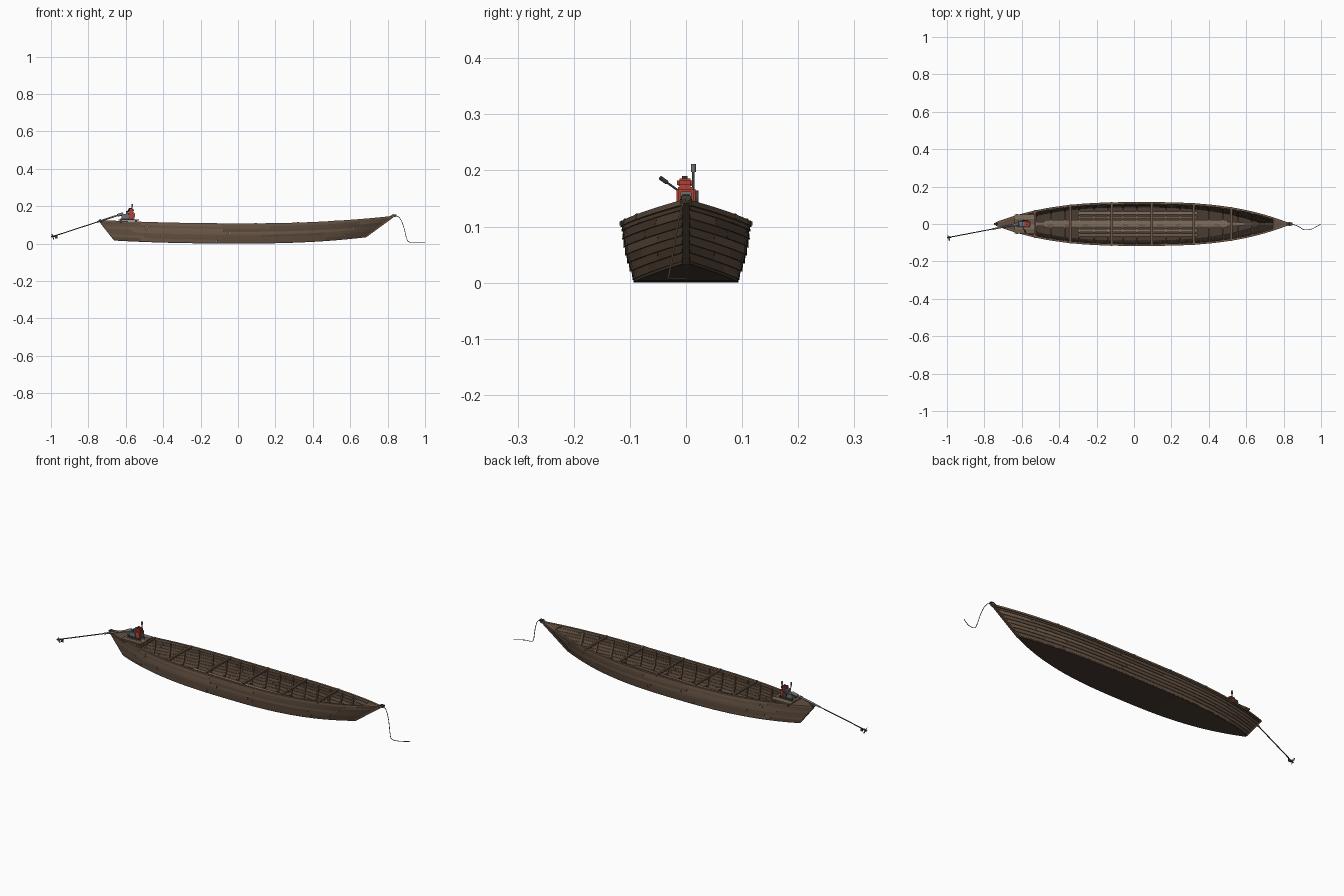
import bpy, bmesh, math, random
from mathutils import Vector

if "Cube" in bpy.data.objects:
    bpy.data.objects.remove(bpy.data.objects["Cube"])
random.seed(4)

def mat(name, c):
    m = bpy.data.materials.new(name)
    m.diffuse_color = (*c, 1)
    m.use_nodes = True
    m.node_tree.nodes["Principled BSDF"].inputs["Base Color"].default_value = m.diffuse_color
    return m
WOODS = [mat("wood_%d" % i, c) for i, c in enumerate(
    [(.10, .065, .042), (.125, .08, .052), (.15, .10, .066)])]
DARK = mat("dark_wood", (.065, .045, .032))
PALE = mat("worn_wood", (.21, .155, .11))
RED = mat("red_paint", (.45, .05, .035))
GREY = mat("grey_metal", (.16, .17, .18))
STEEL = mat("dark_steel", (.05, .05, .055))
ROPE = mat("rope", (.20, .16, .10))

def mesh_obj(name, bm, m, mirror=False):
    bmesh.ops.recalc_face_normals(bm, faces=bm.faces)
    me = bpy.data.meshes.new(name)
    bm.to_mesh(me); bm.free()
    o = bpy.data.objects.new(name, me)
    bpy.context.collection.objects.link(o)
    me.materials.append(m)
    if mirror:
        md = o.modifiers.new("mirror", 'MIRROR')
        md.use_axis = (False, True, False)
    return o

def loft(name, rings, m, mirror=False):
    bm = bmesh.new()
    rs = [[bm.verts.new(p) for p in r] for r in rings]
    n = len(rs[0])
    for a, b in zip(rs, rs[1:]):
        for i in range(n):
            bm.faces.new((a[i], a[(i+1) % n], b[(i+1) % n], b[i]))
    bm.faces.new(rs[0]); bm.faces.new(rs[-1])
    return mesh_obj(name, bm, m, mirror)

def box(name, c, s, m, bevel=0):
    bm = bmesh.new()
    bmesh.ops.create_cube(bm, size=1)
    for v in bm.verts:
        v.co = Vector(c) + Vector([v.co[i]*s[i] for i in range(3)])
    if bevel:
        bmesh.ops.bevel(bm, geom=bm.edges[:], offset=bevel, segments=2, affect='EDGES')
    return mesh_obj(name, bm, m)

def rod(name, a, b, r, m, n=12):
    a, b = Vector(a), Vector(b)
    q = (b-a).to_track_quat('Z', 'Y')
    ring = [q @ Vector((r*math.cos(k*math.tau/n), r*math.sin(k*math.tau/n), 0)) for k in range(n)]
    return loft(name, [[p+v for v in ring] for p in (a, b)], m)

def tube(name, pts, r, m):
    cu = bpy.data.curves.new(name, 'CURVE')
    cu.dimensions = '3D'; cu.bevel_depth = r; cu.bevel_resolution = 2; cu.use_fill_caps = True
    sp = cu.splines.new('NURBS')
    sp.points.add(len(pts)-1)
    for p, c in zip(sp.points, pts):
        p.co = (*c, 1)
    sp.use_endpoint_u = True; sp.order_u = 3; sp.resolution_u = 6
    o = bpy.data.objects.new(name, cu)
    bpy.context.collection.objects.link(o)
    cu.materials.append(m)
    return o

# Hull surface: t runs stern to bow (-1..1), v runs chine to sheer (0..1)
def hull(t, v, off=0, dz=0):
    w = 1-abs(t)**2.8
    zb = .005 + (.033 if t > 0 else .016)*abs(t)**2.4
    zs = .106 + (.039 if t > 0 else .018)*abs(t)**2.2
    x = (1-v)*(.01+.67*t) + v*(.04+.78*t)
    y = (1-v)*.087*w + v*.108*w + .005*w*math.sin(math.pi*v) + .003 + off
    return Vector((x, max(y, .0006), (1-v)*zb + v*zs + dz))

def spread(a, b, n):
    return [math.sin(math.pi/2*(a+(b-a)*i/n)) for i in range(n+1)]

def t_at(x, v):
    return (x-v*.04-(1-v)*.01)/(v*.78+(1-v)*.67)

# Overlapping side planks, butted at staggered joints
N = 7
for i in range(N):
    v0, v1 = i/N, min((i+1)/N+.03, 1)
    cuts = [-1, -.5+random.uniform(-.15, .15), random.uniform(-.15, .15), .5+random.uniform(-.15, .15), 1]
    for k in range(4):
        e = .0008
        rings = [[hull(t, v0, .005), hull(t, v1, .0015), hull(t, v1, -.003), hull(t, v0, 0)]
                 for t in spread(cuts[k]+e, cuts[k+1]-e, 12)]
        loft("side_plank_%d_%d" % (i, k), rings, WOODS[(i*2+k*5+random.randint(0, 1)) % 3], True)

# Flat bottom
rings = []
for t in spread(-1, 1, 44):
    p = hull(t, 0, .004)
    x, y, z = p
    rings.append([(x, -y, z-.005), (x, y, z-.005), (x, y, z+.002), (x, -y, z+.002)])
loft("bottom", rings, DARK)

# Gunwale rails
rings = [[hull(t, 1, .006, -.007), hull(t, 1, .006, .002), hull(t, 1, -.005, .002), hull(t, 1, -.005, -.007)]
         for t in spread(-1, 1, 44)]
loft("gunwale", rings, WOODS[2], True)

# Stem posts at bow and stern
def post(name, a, b, d, w):
    a, b, d = Vector(a), Vector(b), Vector(d)
    s = Vector((0, w/2, 0))
    loft(name, [[p-d-s, p+d-s, p+d+s, p-d+s] for p in (a, b)], WOODS[0])
post("bow_post", (.676, 0, .036), (.836, 0, .153), (.006, 0, -.005), .012)
post("stern_post", (-.656, 0, .019), (-.742, 0, .128), (.006, 0, .004), .012)
box("bow_cap", (.836, 0, .151), (.022, .018, .010), DARK, .002)

# End decks
for name, ts in (("stern_deck", (-1, -.97, -.94, -.9, -.86)), ("bow_deck", (.9, .94, .97, 1))):
    rings = []
    for t in ts:
        x, y, z = hull(t, 1, -.002)
        rings.append([(x, -y, z-.004), (x, y, z-.004), (x, y, z+.001), (x, -y, z+.001)])
    loft(name, rings, WOODS[1])

# Ribs and floor timbers
for i in range(17):
    x = -.6+i*.077
    rings = []
    for k in range(7):
        v = .03+.92*k/6
        a, b = t_at(x-.004, v), t_at(x+.004, v)
        rings.append([hull(a, v, -.001), hull(b, v, -.001), hull(b, v, -.008), hull(a, v, -.008)])
    loft("rib_%d" % i, rings, WOODS[1], True)
    p = hull(t_at(x, .03), .03)
    box("floor_timber_%d" % i, (x, 0, p.z+.004), (.008, 2*p.y-.004, .009), WOODS[0])

# Lengthwise floor boards, following the rocker of the bottom
def floor_board(name, x0, x1, y, w, m, taper=1):
    rings = []
    for k in range(13):
        f = k/12
        x = x0+(x1-x0)*f
        h = w/2*(1 if f < .9 else 1-(1-taper)*(f-.9)/.1)
        z = hull(t_at(x, 0), 0).z+.010
        rings.append([(x, y-h, z), (x, y+h, z), (x, y+h, z+.005), (x, y-h, z+.005)])
    loft(name, rings, m)
for i in range(6):
    y = (i-2.5)*.0235
    inner = i in (2, 3)
    floor_board("floor_board_%d" % i, -.48 if inner else -.30, .5 if inner else .34, y, .017,
                PALE if i % 2 else WOODS[2])
floor_board("keelson", -.55, .64, 0, .022, PALE, .3)

# Cross beams resting on the gunwales
for i, x in enumerate((-.53, -.34, -.12, .095, .32, .52)):
    p = hull(t_at(x, 1), 1)
    box("cross_beam_%d" % i, (x, 0, p.z-.001), (.013, 2*p.y+.015, .010), WOODS[2], .0015)

# Engine platform
for i in range(4):
    box("platform_plank_%d" % i, (-.584, (i-1.5)*.0265, .1255), (.112, .0245, .006), PALE if i % 2 else WOODS[2])
for i, x in enumerate((-.625, -.545)):
    box("platform_bearer_%d" % i, (x, 0, .118), (.012, .108, .010), WOODS[0])

# Engine
for y in (-.016, .016):
    box("engine_mount", (-.59, y, .131), (.075, .007, .006), STEEL)
box("crankcase", (-.603, 0, .145), (.040, .028, .026), GREY, .003)
box("engine_block", (-.570, 0, .152), (.028, .034, .036), RED, .003)
box("fuel_tank", (-.572, -.002, .178), (.030, .028, .016), RED, .004)
rod("tank_cap", (-.572, -.002, .184), (-.572, -.002, .190), .005, STEEL)
box("front_grille", (-.554, 0, .150), (.004, .020, .024), GREY, .001)
for k in range(4):
    box("cooling_fin_%d" % k, (-.590, 0, .160+k*.0045), (.020, .026, .002), GREY)
rod("flywheel", (-.583, .016, .150), (-.583, .022, .150), .014, STEEL, 20)
rod("exhaust_pipe", (-.566, .013, .165), (-.566, .013, .200), .0025, STEEL)
rod("muffler", (-.566, .013, .197), (-.566, .013, .211), .0045, GREY)
rod("tiller_bar", (-.598, -.008, .160), (-.585, -.036, .180), .002, STEEL)
rod("tiller_grip", (-.585, -.034, .1785), (-.579, -.046, .187), .0038, STEEL)

# Long propeller shaft
A, B = Vector((-.615, 0, .160)), Vector((-.992, -.072, .037))
D = (B-A).normalized()
rod("shaft_collar", A, A+D*.03, .008, GREY)
rod("shaft_housing", A, A+D*.15, .0045, GREY)
rod("shaft", A, B, .0026, STEEL)
rod("propeller_hub", B-D*.012, B+D*.006, .0045, STEEL)

# Propeller blades and skeg
q = D.to_track_quat('Z', 'Y')
for k in range(3):
    bm = bmesh.new()
    bmesh.ops.create_uvsphere(bm, u_segments=10, v_segments=6, radius=1)
    a = k*math.tau/3+.3
    r = Vector((math.cos(a), math.sin(a), 0))
    s = Vector((-math.sin(a), math.cos(a), .7)).normalized()
    n = r.cross(s)
    for v in bm.verts:
        c = v.co.copy()
        v.co = B-D*.003 + q @ (r*(.011+c.x*.009) + s*c.y*.005 + n*c.z*.001)
    mesh_obj("propeller_blade_%d" % k, bm, GREY)
c = B-D*.022
box("skeg", (c.x, c.y, c.z-.008), (.012, .002, .016), STEEL)

# Mooring rope with a knot round the bow
tube("mooring_rope", [(.832, 0, .146), (.852, -.002, .150), (.872, -.010, .128), (.888, -.018, .085),
     (.900, -.027, .03), (.910, -.032, .006), (.945, -.030, .007), (.970, -.018, .007), (.999, 0, .007)], .0016, ROPE)
for k in range(3):
    ring = [(.829+.013*math.cos(j*math.tau/12), .010*math.sin(j*math.tau/12), .143+k*.003) for j in range(13)]
    tube("rope_turn_%d" % k, ring, .0016, ROPE)
